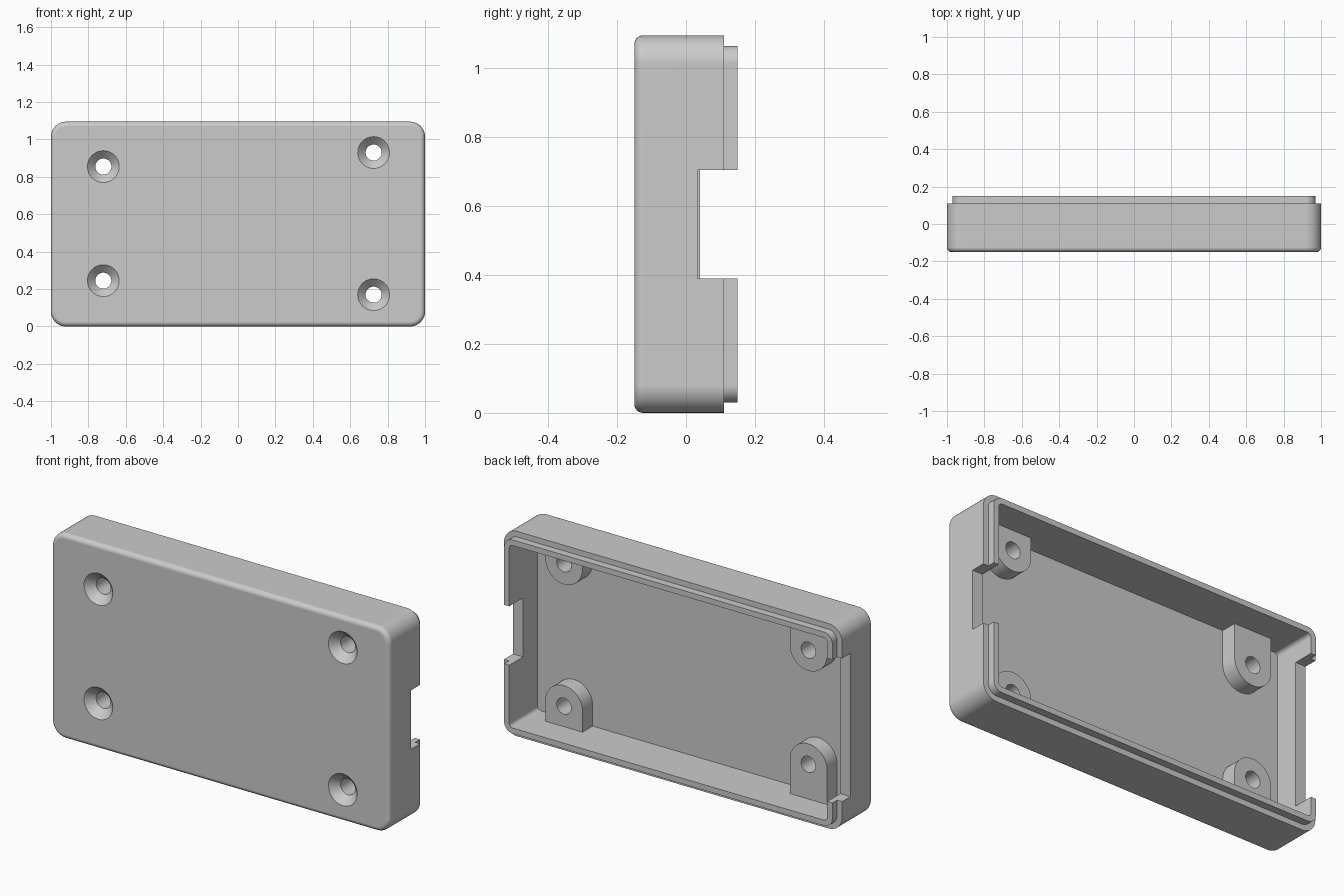
import bpy, bmesh, math

if "Cube" in bpy.data.objects:
    bpy.data.objects.remove(bpy.data.objects["Cube"])

H = 1.095          # height of the case
R = 0.08           # outer corner radius
WALL, STEP = 0.06, 0.03
FLOOR = -0.09      # inner floor
BOSS_TOP = -0.005
HOLES = [(-0.72, 0.855, 1), (-0.72, 0.245, -1), (0.725, 0.93, 1), (0.725, 0.17, -1)]

grey = bpy.data.materials.new("case grey")
grey.diffuse_color = (0.6, 0.6, 0.6, 1)
grey.use_nodes = True
grey.node_tree.nodes["Principled BSDF"].inputs["Base Color"].default_value = grey.diffuse_color


def rounded_rect(inset, y, n=10):
    r = R - inset
    cx, cz = 1 - R, H / 2 - R
    pts = []
    for q, (sx, sz) in enumerate([(1, 1), (-1, 1), (-1, -1), (1, -1)]):
        for i in range(n + 1):
            a = math.pi / 2 * (q + i / n)
            pts.append((sx * cx + r * math.cos(a), y, H / 2 + sz * cz + r * math.sin(a)))
    return pts


def loft(bm, rings):
    # closed solid through a list of rings with equal point counts
    vs = [[bm.verts.new(p) for p in ring] for ring in rings]
    n = len(vs[0])
    for a, b in zip(vs, vs[1:]):
        for i in range(n):
            j = (i + 1) % n
            bm.faces.new((a[i], a[j], b[j], b[i]))
    bm.faces.new(vs[0])
    bm.faces.new(vs[-1])


def make(name, bm):
    bmesh.ops.recalc_face_normals(bm, faces=bm.faces[:])
    me = bpy.data.meshes.new(name)
    bm.to_mesh(me)
    bm.free()
    me.materials.append(grey)
    ob = bpy.data.objects.new(name, me)
    bpy.context.collection.objects.link(ob)
    return ob


def boolean(ob, tool, op):
    m = ob.modifiers.new(op, 'BOOLEAN')
    m.operation, m.object, m.solver = op, tool, 'EXACT'
    bpy.context.view_layer.objects.active = ob
    bpy.ops.object.modifier_apply(modifier=m.name)
    bpy.data.objects.remove(tool)


# hollow shell: rounded front edge, outer wall, stepped lip, cavity
F = 0.025
bm = bmesh.new()
rings = []
for i in range(7):
    a = math.pi / 2 * i / 6
    rings.append(rounded_rect(F * (1 - math.sin(a)), -0.15 + F * (1 - math.cos(a))))
rings += [rounded_rect(d, y) for d, y in
          [(0, 0.11), (STEP, 0.11), (STEP, 0.15), (WALL, 0.15), (WALL, FLOOR)]]
loft(bm, rings)
case = make("case_shell", bm)

# screw bosses: U-shaped blocks running into the nearest long wall
bm = bmesh.new()
BR = 0.11
for x, z, s in HOLES:
    end = H - WALL / 2 if s > 0 else WALL / 2
    outline = [(x + BR * math.cos(math.pi * i / 24), z - s * BR * math.sin(math.pi * i / 24))
               for i in range(25)]
    outline += [(x - BR, end), (x + BR, end)]
    loft(bm, [[(px, y, pz) for px, pz in outline] for y in (FLOOR - 0.03, BOSS_TOP)])
boolean(case, make("screw_bosses", bm), 'UNION')

# countersunk screw holes
bm = bmesh.new()
for x, z, s in HOLES:
    loft(bm, [[(x + r * math.cos(math.tau * i / 40), y, z + r * math.sin(math.tau * i / 40))
               for i in range(40)]
              for r, y in [(0.095, -0.16), (0.043, -0.108), (0.043, 0.05)]])
boolean(case, make("hole_cutter", bm), 'DIFFERENCE')

# openings in the two end walls: short one at +x, tall one at -x
bm = bmesh.new()
for x0, x1, z0, z1, y0 in [(0.9, 1.1, 0.39, 0.705, 0.033), (-1.1, -0.9, 0.165, 0.93, 0.04)]:
    loft(bm, [[(x0, y, z0), (x1, y, z0), (x1, y, z1), (x0, y, z1)] for y in (y0, 0.3)])
boolean(case, make("opening_cutter", bm), 'DIFFERENCE')

# smooth rounded parts, keep flat faces flat
bpy.ops.object.select_all(action='DESELECT')
case.select_set(True)
bpy.context.view_layer.objects.active = case
bpy.ops.object.shade_smooth_by_angle(angle=math.radians(30))
wn = case.modifiers.new("flat_faces", 'WEIGHTED_NORMAL')
wn.keep_sharp = True
